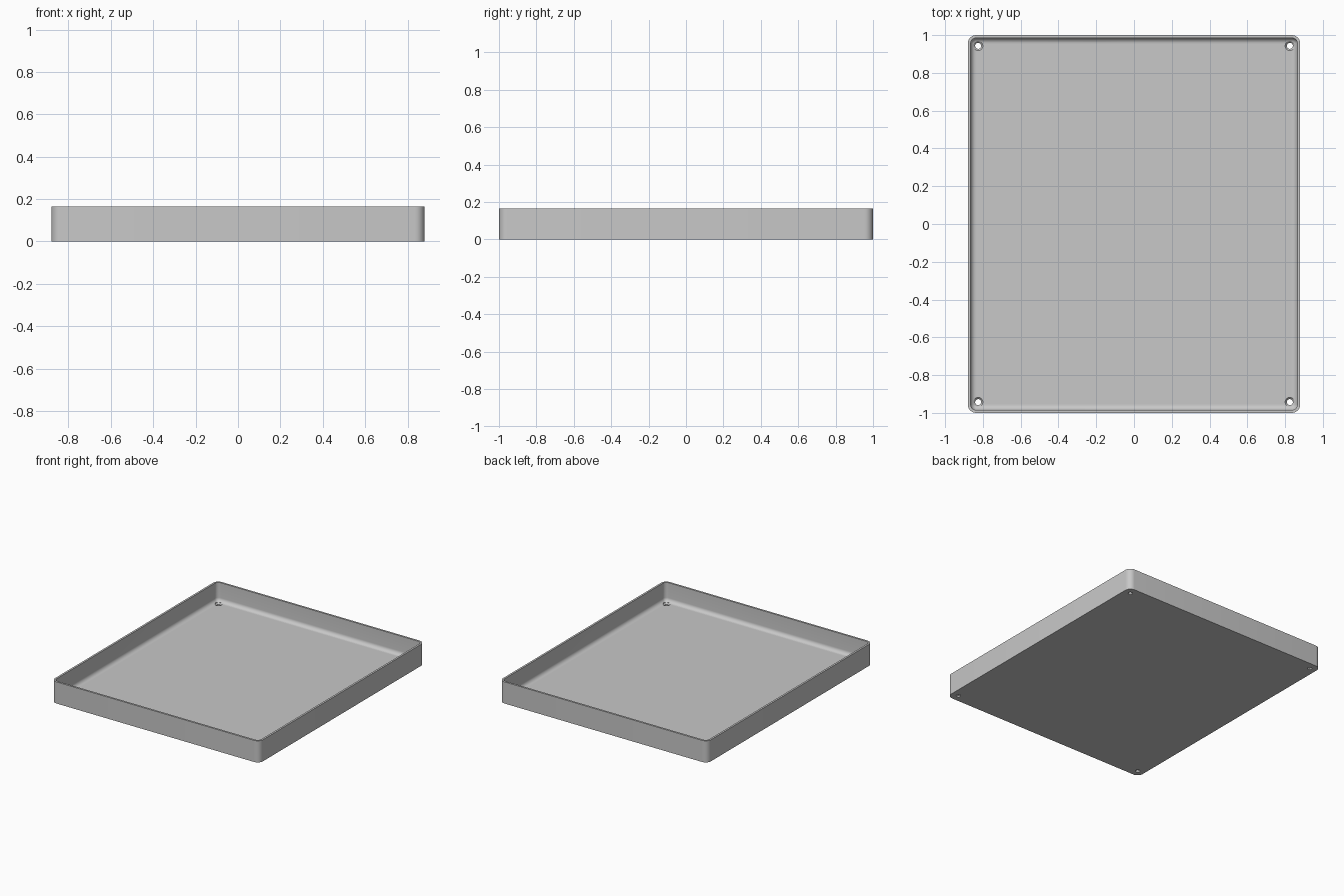
import bpy, bmesh, math

if "Cube" in bpy.data.objects:
    bpy.data.objects.remove(bpy.data.objects["Cube"], do_unlink=True)

HALF_X, HALF_Y, HEIGHT = 0.88, 1.0, 0.165
WALL, FLOOR, CORNER, FILLET = 0.015, 0.02, 0.045, 0.03
STEPS = 8

grey = bpy.data.materials.new("light_grey")
grey.use_nodes = True
colour = (0.58, 0.58, 0.58, 1)
grey.diffuse_color = colour
grey.node_tree.nodes["Principled BSDF"].inputs["Base Color"].default_value = colour


def add_object(name, bm):
    bmesh.ops.remove_doubles(bm, verts=bm.verts, dist=1e-5)
    bmesh.ops.recalc_face_normals(bm, faces=bm.faces)
    mesh = bpy.data.meshes.new(name)
    bm.to_mesh(mesh)
    bm.free()
    mesh.materials.append(grey)
    obj = bpy.data.objects.new(name, mesh)
    bpy.context.collection.objects.link(obj)
    return obj


def loft(name, loops):
    """Bridge equal point loops in order and cap both ends."""
    bm = bmesh.new()
    rings = [[bm.verts.new(p) for p in loop] for loop in loops]
    n = len(rings[0])
    for a, b in zip(rings, rings[1:]):
        for i in range(n):
            j = (i + 1) % n
            bm.faces.new((a[i], a[j], b[j], b[i]))
    bm.faces.new(rings[0])
    bm.faces.new(rings[-1])
    return add_object(name, bm)


def rounded_rectangle(inset, z):
    r = max(CORNER - inset, 0.002)
    cx, cy = HALF_X - inset - r, HALF_Y - inset - r
    points = []
    for quarter, (sx, sy) in enumerate(((1, 1), (-1, 1), (-1, -1), (1, -1))):
        for s in range(STEPS + 1):
            a = (quarter + s / STEPS) * math.pi / 2
            points.append((sx * cx + r * math.cos(a), sy * cy + r * math.sin(a), z))
    return points


def circle(x, y, r, z, n=32):
    return [(x + r * math.cos(i * math.tau / n), y + r * math.sin(i * math.tau / n), z)
            for i in range(n)]


# Tray: outer wall, rim, inner wall, rounded floor edge
profile = [(0, 0), (0, HEIGHT), (WALL, HEIGHT)]
for s in range(STEPS + 1):
    a = s / STEPS * math.pi / 2
    profile.append((WALL + FILLET * (1 - math.cos(a)), FLOOR + FILLET * (1 - math.sin(a))))
tray = loft("tray", [rounded_rectangle(*p) for p in profile])

# Countersunk screw holes in the four corners
cutters = []
for sx in (-1, 1):
    for sy in (-1, 1):
        x, y = sx * 0.825, sy * 0.943
        cutter = loft("screw_hole_cutter", [
            circle(x, y, 0.016, -0.02), circle(x, y, 0.016, FLOOR - 0.009),
            circle(x, y, 0.025, FLOOR), circle(x, y, 0.025, FLOOR + 0.03)])
        cutter.hide_render = True
        cutters.append(cutter)
        cut = tray.modifiers.new("screw_hole", "BOOLEAN")
        cut.operation, cut.solver, cut.object = "DIFFERENCE", "EXACT", cutter

# Apply the holes and drop the cutters
bpy.ops.object.select_all(action="DESELECT")
tray.select_set(True)
bpy.context.view_layer.objects.active = tray
for name in [m.name for m in tray.modifiers]:
    bpy.ops.object.modifier_apply(modifier=tray.modifiers[0].name)
for cutter in cutters:
    bpy.data.objects.remove(cutter, do_unlink=True)
bpy.ops.object.shade_smooth_by_angle(angle=math.radians(30))
